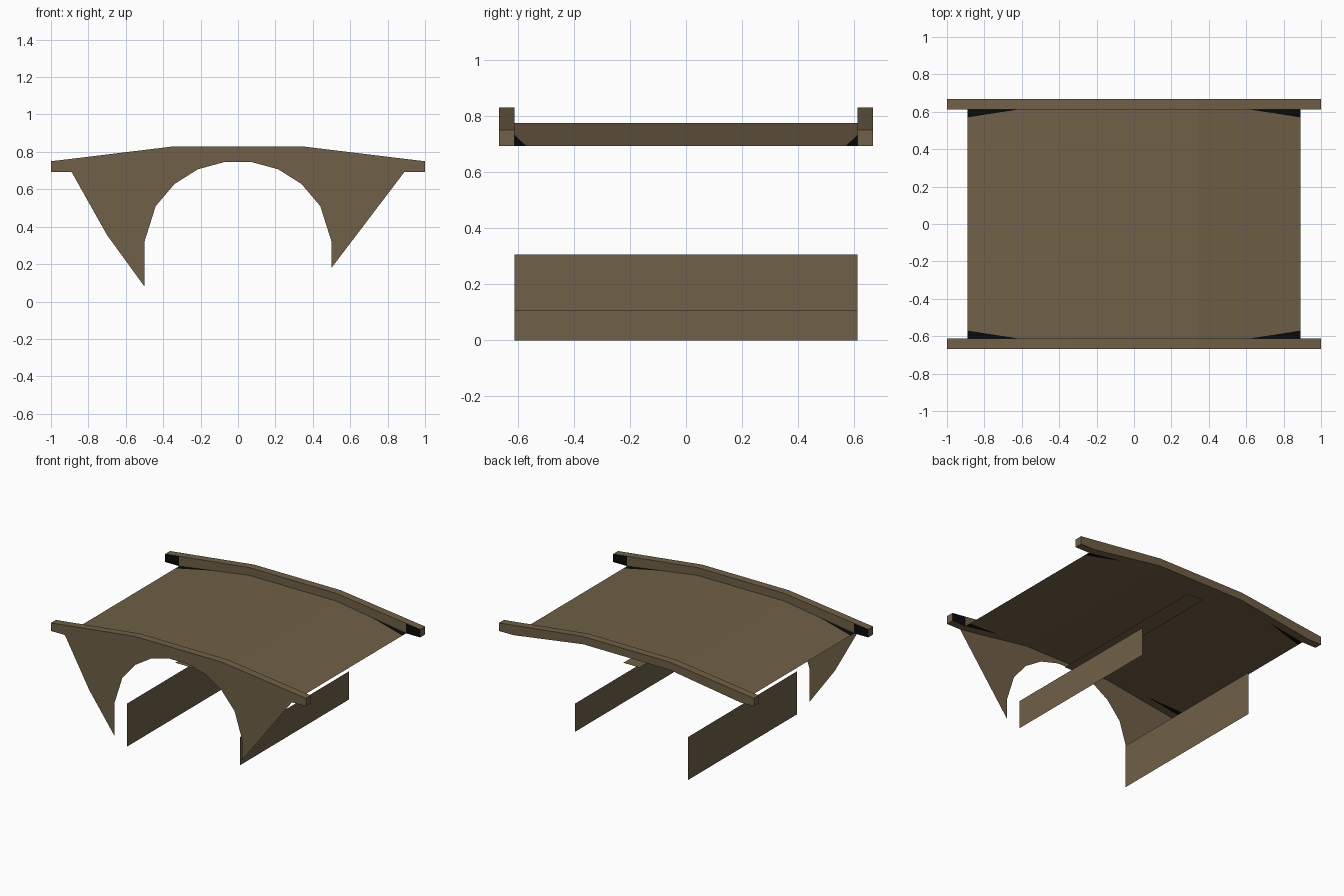
import bpy, math

if "Cube" in bpy.data.objects:
    bpy.data.objects.remove(bpy.data.objects["Cube"])


def material(name, col):
    m = bpy.data.materials.new(name)
    m.diffuse_color = (*col, 1)
    m.use_nodes = True
    m.node_tree.nodes["Principled BSDF"].inputs["Base Color"].default_value = m.diffuse_color
    return m


STONE = material("brown stone", (0.16, 0.117, 0.063))
BLACK = material("black stain", (0.003, 0.003, 0.003))


def make(name, verts, faces, stained=()):
    me = bpy.data.meshes.new(name)
    me.from_pydata(verts, [], faces)
    me.materials.append(STONE)
    me.materials.append(BLACK)
    for i in stained:
        me.polygons[i].material_index = 1
    ob = bpy.data.objects.new(name, me)
    bpy.context.collection.objects.link(ob)
    return ob


OUT, IN = 0.667, 0.612          # outer and inner y of the parapets
# stations along the bridge: x, parapet top, parapet bottom (= deck)
STATIONS = [(-1, 0.75, 0.693), (-0.89, 0.763, 0.693), (-0.34, 0.83, 0.775),
            (0.34, 0.83, 0.775), (0.89, 0.763, 0.693), (1, 0.75, 0.693)]


# parapets: four-sided tube swept through the stations, stained inside the ends
def parapet(name, side):
    verts, faces, stained = [], [], []
    for x, t, b in STATIONS:
        verts += [(x, side * OUT, b), (x, side * IN, b), (x, side * IN, t), (x, side * OUT, t)]
    n = len(STATIONS)
    for i in range(n - 1):
        for k in range(4):
            a, c = 4 * i + k, 4 * i + (k + 1) % 4
            f = (a, c, c + 4, a + 4)
            if k == 1 and i in (0, n - 2):
                stained.append(len(faces))
            faces.append(f if side > 0 else f[::-1])
    ends = [(3, 2, 1, 0), tuple(4 * (n - 1) + k for k in range(4))]
    faces += [f if side > 0 else f[::-1] for f in ends]
    make(name, verts, faces, stained)


parapet("front_parapet", -1)
parapet("back_parapet", 1)

# deck: thin sheet, with dark wedges cut into its four corners
W, N = 0.57, 0.62               # wedge width limit in y, wedge start in x
zN = 0.693 + 0.082 * (0.89 - N) / 0.55
verts = [(-0.34, -IN, 0.775), (0.34, -IN, 0.775), (0.34, IN, 0.775), (-0.34, IN, 0.775)]
faces, stained = [(0, 1, 2, 3)], []
for s in (-1, 1):
    o = len(verts)
    verts += [(s * 0.34, -IN, 0.775), (s * N, -IN, zN), (s * 0.89, -W, 0.693),
              (s * 0.89, W, 0.693), (s * N, IN, zN), (s * 0.34, IN, 0.775),
              (s * 0.89, -IN, 0.693), (s * 0.89, IN, 0.693)]
    new = [(0, 1, 2, 3, 4, 5), (1, 6, 2), (4, 3, 7)]
    stained += [len(faces) + 1, len(faces) + 2]
    faces += [tuple(o + i for i in (f if s > 0 else f[::-1])) for f in new]
make("deck", verts, faces, stained)

# front wall with the arch opening
half_arch = [(0.5, 0.32), (0.44, 0.51), (0.34, 0.628), (0.215, 0.707), (0.075, 0.745)]
arch = half_arch + [(-x, z) for x, z in reversed(half_arch)]
outline = [(-0.5, 0.08), (-0.7, 0.355), (-0.89, 0.693), (-0.34, 0.775), (0.34, 0.775),
           (0.89, 0.693), (0.5, 0.18)] + arch
make("front_wall", [(x, -OUT, z) for x, z in outline], [tuple(reversed(range(len(outline))))])

# inner arch remnants: two upright abutments and the crown strip
for name, x, low in (("left_abutment", -0.443, 0.0), ("right_abutment", 0.443, 0.105)):
    f = (0, 1, 2, 3) if x < 0 else (3, 2, 1, 0)
    make(name, [(x, -IN, low), (x, IN, low), (x, IN, 0.305), (x, -IN, 0.305)], [f])
make("arch_crown", [(-0.063, -IN, 0.697), (-0.063, IN, 0.697), (0.063, IN, 0.697),
                    (0.063, -IN, 0.697)], [(3, 2, 1, 0)])
